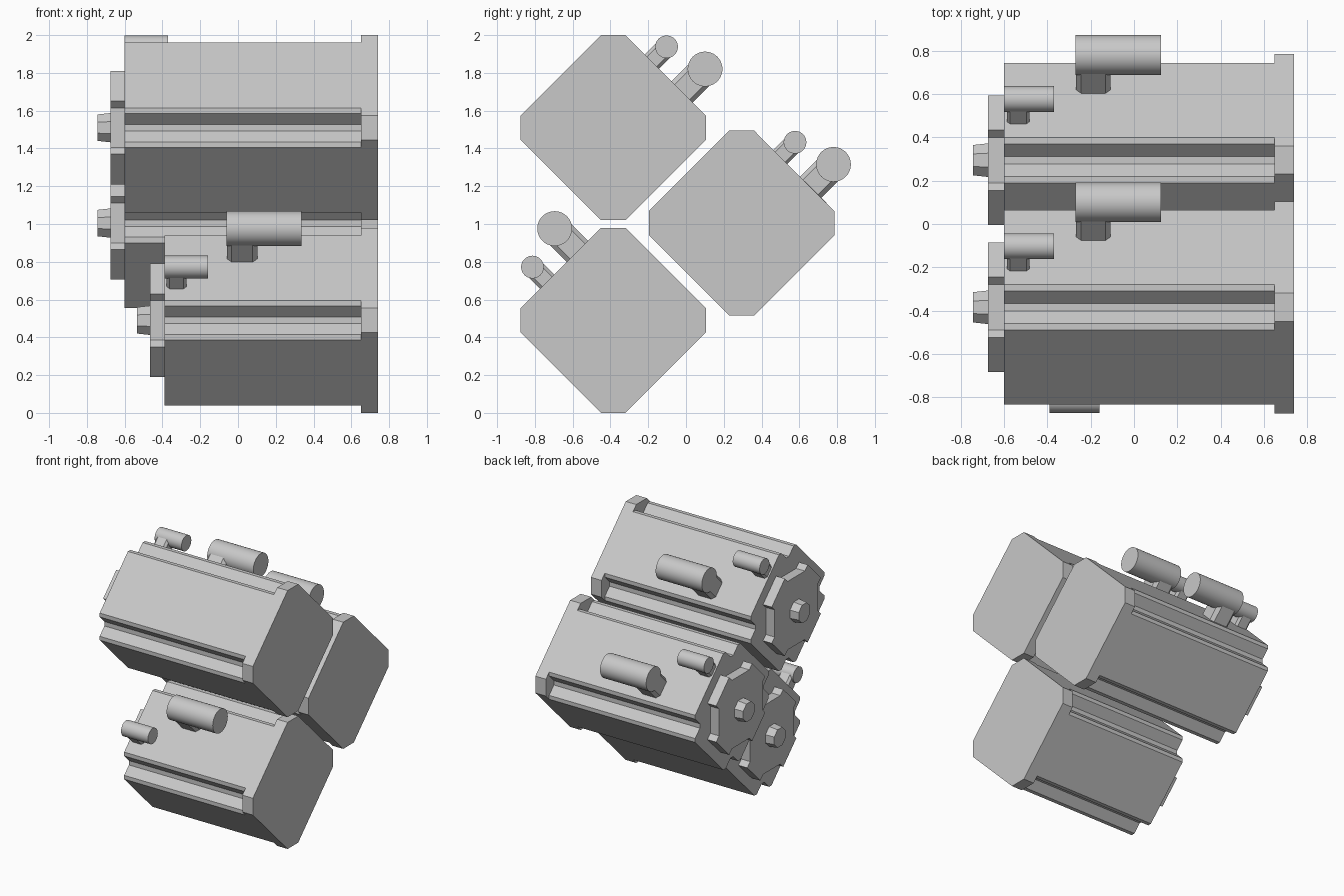
import bpy
import bmesh
from math import sin, cos, pi, radians, sqrt
from mathutils import Matrix, Vector

cube = bpy.data.objects.get("Cube")
if cube:
    bpy.data.objects.remove(cube, do_unlink=True)

grey = bpy.data.materials.new("light grey")
grey.use_nodes = True
COLOR = (0.58, 0.58, 0.58, 1)
grey.diffuse_color = COLOR
grey.node_tree.nodes["Principled BSDF"].inputs["Base Color"].default_value = COLOR


def four_way(corner):
    """Repeat one corner of a profile around the motor axis."""
    points = []
    for _ in range(4):
        points += corner
        corner = [(-b, a) for a, b in corner]
    return points


def ngon(sides, radius, centre=(0, 0), turn=0.0):
    return [(centre[0] + radius * cos(turn + 2 * pi * i / sides),
             centre[1] + radius * sin(turn + 2 * pi * i / sides)) for i in range(sides)]


def loft(name, bottom, top, matrix, smooth=False):
    """Join two matching rings of points into a capped solid."""
    bm = bmesh.new()
    low = [bm.verts.new(p) for p in bottom]
    high = [bm.verts.new(p) for p in top]
    bm.faces.new(low[::-1])
    bm.faces.new(high)
    n = len(low)
    for i in range(n):
        j = (i + 1) % n
        bm.faces.new((low[i], low[j], high[j], high[i])).smooth = smooth
    bmesh.ops.recalc_face_normals(bm, faces=bm.faces)
    mesh = bpy.data.meshes.new(name)
    bm.to_mesh(mesh)
    bm.free()
    if smooth:
        mesh.set_sharp_from_angle(angle=radians(30))
    mesh.materials.append(grey)
    obj = bpy.data.objects.new(name, mesh)
    obj.matrix_world = matrix
    bpy.context.collection.objects.link(obj)
    return obj


def prism(name, profile, x0, x1, matrix, taper=1.0, smooth=False):
    """Extrude a y-z profile along x; taper scales the x0 end."""
    return loft(name, [(x0, a * taper, b * taper) for a, b in profile],
                [(x1, a, b) for a, b in profile], matrix, smooth)


OUT = Vector((0, 1, 1)) / sqrt(2)      # away from the upper sloped side
ACROSS = Vector((0, 1, -1)) / sqrt(2)  # across the upper sloped side
FACE = 0.392                           # distance of that side from the axis


def connector(name, x0, x1, stem_x, half, radius, across, out, matrix):
    """Round plug parallel to the axis, on a chamfered square stem."""
    c = ACROSS * across + OUT * out
    prism(name + "_plug", ngon(48, radius, (c.y, c.z)), x0, x1, matrix, smooth=True)
    k = half * 0.7
    ring = four_way([(half, -k), (half, k)])

    def place(height):
        return [Vector((stem_x + u, 0, 0)) + ACROSS * (across + v) + OUT * height
                for u, v in ring]
    loft(name + "_stem", place(FACE - 0.02), place(out), matrix)


FLANGE = four_way([(0.49, -0.065), (0.49, 0.065)])
BODY = four_way([(0.45, -0.105), (0.45, -0.075), (0.392, -0.017),
                 (0.392, 0.017), (0.45, 0.075), (0.45, 0.105)])
COVER = four_way([(0.30, -0.14), (0.265, -0.105), (0.265, 0.105), (0.30, 0.14)])
SHAFT = ngon(8, 0.084, turn=pi / 8)


def motor(name, y, z, shift, turn):
    m = Matrix.Translation((0, y, z)) @ Matrix.Rotation(turn, 4, "X")
    back = -0.60 + shift
    prism(name + "_flange", FLANGE, 0.65, 0.74, m)
    prism(name + "_body", BODY, back, 0.65, m)
    prism(name + "_end_cover", COVER, back - 0.075, back, m)
    prism(name + "_shaft", SHAFT, back - 0.145, back - 0.075, m, taper=0.9)
    connector(name + "_large", back + 0.33, back + 0.725, back + 0.412,
              0.08, 0.092, 0.124, 0.563, m)
    connector(name + "_small", back, back + 0.23, back + 0.065,
              0.053, 0.06, -0.103, 0.502, m)


# Two long motors and a short one turned a quarter about its axis
motor("upper_motor", -0.385, 1.51, 0.0, 0.0)
motor("rear_motor", 0.295, 1.005, 0.0, 0.0)
motor("lower_motor", -0.385, 0.49, 0.21, pi / 2)
